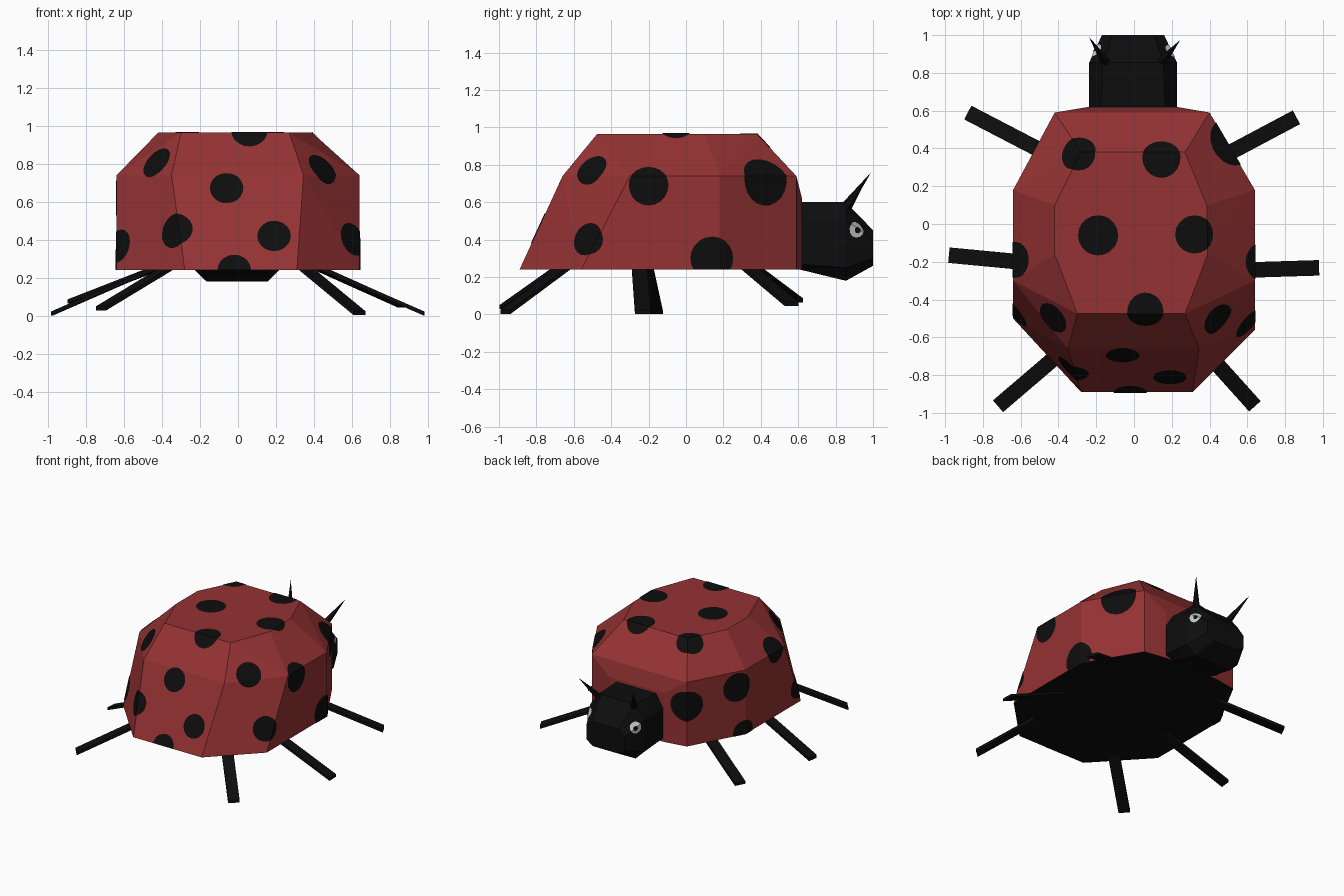
import bpy, bmesh, math
from mathutils import Vector
from mathutils.bvhtree import BVHTree

if "Cube" in bpy.data.objects:
    bpy.data.objects.remove(bpy.data.objects["Cube"])


def material(name, col):
    m = bpy.data.materials.new(name)
    m.diffuse_color = (*col, 1)
    m.use_nodes = True
    m.node_tree.nodes["Principled BSDF"].inputs["Base Color"].default_value = m.diffuse_color
    return m


RED = material("shell red", (0.30, 0.032, 0.033))
BLACK = material("matte black", (0.004, 0.004, 0.004))
WHITE = material("eye grey white", (0.55, 0.55, 0.55))


def add_object(name, bm, *mats):
    me = bpy.data.meshes.new(name)
    bm.to_mesh(me)
    ob = bpy.data.objects.new(name, me)
    bpy.context.collection.objects.link(ob)
    for m in mats:
        me.materials.append(m)
    return ob


def loft(bm, rings):
    """Skin a list of equal-length closed rings and cap both ends."""
    vs = [[bm.verts.new(p) for p in r] for r in rings]
    n = len(vs[0])
    for a, b in zip(vs, vs[1:]):
        for i in range(n):
            j = (i + 1) % n
            bm.faces.new((a[i], a[j], b[j], b[i]))
    bm.faces.new(vs[0][::-1])
    bm.faces.new(vs[-1])
    return vs


def patch(surface, target, centre, radius, lift, sides=20):
    """Cut a round plate out of the surface, wrapping over its edges."""
    tree = BVHTree.FromBMesh(surface)
    c = tree.find_nearest(Vector(centre))[0]
    n = Vector()
    for _, normal, _, dist in tree.find_nearest_range(c, radius):
        n += normal * (radius - dist)
    n.normalize()
    u = n.orthogonal().normalized()
    v = n.cross(u)
    cut = surface.copy()
    planes = [(c - n * 0.25, -n)]
    for k in range(sides):
        a = 2 * math.pi * k / sides
        d = u * math.cos(a) + v * math.sin(a)
        planes.append((c + d * radius, d))
    for co, no in planes:
        bmesh.ops.bisect_plane(cut, geom=cut.verts[:] + cut.edges[:] + cut.faces[:],
                               plane_co=co, plane_no=no, clear_outer=True)
    bmesh.ops.translate(cut, verts=cut.verts[:], vec=n * lift)
    tmp = bpy.data.meshes.new("tmp")
    cut.to_mesh(tmp)
    target.from_mesh(tmp)
    bpy.data.meshes.remove(tmp)
    cut.free()


# Shell: three octagonal rings, with the front drawn out to a collar
base = [(-.28, -.89), (.31, -.89), (.64, -.56), (.64, .18),
        (.40, .59), (-.42, .59), (-.64, .18), (-.64, -.50)]
middle = [(-.35, -.66), (.345, -.66), (.64, -.30), (.64, .18),
          (.40, .59), (-.42, .59), (-.64, .18), (-.64, -.30)]
crown = [(-.30, -.475), (.27, -.475), (.39, -.16), (.385, .10),
         (.27, .38), (-.28, .38), (-.42, .10), (-.42, -.16)]
shell = bmesh.new()
rings = loft(shell, [[(x, y, z) for x, y in ring] for ring, z in
                     ((base, .24), (middle, .74), (crown, .965))])
outer = [rings[0][4], rings[0][5], rings[1][5], rings[1][4]]
shell.faces.remove(next(f for f in shell.faces if set(f.verts) == set(outer)))
inner = [shell.verts.new((x, .62, z)) for x, z in
         ((.225, .24), (-.24, .24), (-.24, .62), (.225, .62))]
for i in range(4):
    j = (i + 1) % 4
    shell.faces.new((outer[i], outer[j], inner[j], inner[i]))
shell.faces.new(inner)
bmesh.ops.recalc_face_normals(shell, faces=shell.faces[:])
for f in shell.faces:
    f.material_index = 1 if f.normal.z < -.9 else 0
bmesh.ops.triangulate(shell, faces=shell.faces[:])
add_object("shell", shell, RED, BLACK)

# Spots on the shell: x, y, z, radius
upper = shell.copy()
bmesh.ops.delete(upper, geom=[f for f in upper.faces if f.material_index], context='FACES')
for f in upper.faces:
    f.material_index = 0
spot_list = [
    (-.31, .385, .96, .095), (.145, .35, .965, .10), (-.19, -.06, .965, .105),
    (.32, -.055, .965, .10), (.06, -.465, .96, .095),
    (-.06, -.69, .67, .087), (.19, -.81, .42, .087), (-.02, -.89, .23, .087),
    (-.34, -.78, .45, .092), (-.42, -.49, .80, .09), (.44, -.50, .77, .09),
    (.62, -.54, .41, .09), (.63, -.20, .69, .105), (.64, .14, .30, .115),
    (.49, .42, .72, .13), (-.61, -.45, .36, .09), (-.62, -.19, .75, .095),
    (-.61, .24, .62, .11), (-.64, .19, .26, .09), (-.42, .59, .55, .115)]
spots = bmesh.new()
for x, y, z, r in spot_list:
    patch(upper, spots, (x, y, z), r, .004)
add_object("shell_spots", spots, BLACK)


# Head: octagonal tube tapering to a blunt face
def head_ring(y, wide, narrow, z0, z1, z2, z3):
    pts = [(narrow, z0), (wide, z1), (wide, z2), (narrow, z3)]
    pts += [(-x, z) for x, z in reversed(pts)]
    return [(x - .005, y, z) for x, z in pts]


head = bmesh.new()
loft(head, [head_ring(.60, .232, .17, .242, .27, .50, .60),
            head_ring(.855, .232, .16, .18, .25, .50, .60),
            head_ring(1.0, .165, .11, .26, .30, .40, .45)])
bmesh.ops.recalc_face_normals(head, faces=head.faces[:])
bmesh.ops.triangulate(head, faces=head.faces[:])
add_object("head", head, BLACK)

# Eyes and pupils
eyes, pupils = bmesh.new(), bmesh.new()
for s in (-1, 1):
    patch(head, eyes, (s * .205, .915, .455), .042, .003, 12)
    patch(head, pupils, (s * .208, .92, .45), .017, .006, 10)
add_object("eyes", eyes, WHITE)
add_object("pupils", pupils, BLACK)

# Antennae: thin spikes
for side, a, b in (("left", (-.14, .84, .56), (-.238, .99, .76)),
                   ("right", (.14, .85, .56), (.245, .975, .745))):
    a, b = Vector(a), Vector(b)
    bm = bmesh.new()
    bmesh.ops.create_cone(bm, cap_ends=True, segments=5, radius1=.03, radius2=0,
                          depth=(b - a).length)
    bm.transform((b - a).to_track_quat('Z', 'Y').to_matrix().to_4x4())
    bmesh.ops.translate(bm, verts=bm.verts[:], vec=(a + b) / 2)
    add_object("antenna_" + side, bm, BLACK)

# Legs: flat straight bars splayed outward
legs = {
    "front_leg_right": ((.38, .31, .27), (.86, .565, .055)),
    "front_leg_left": ((-.38, .33, .27), (-.88, .59, .075)),
    "middle_leg_right": ((.40, -.25, .265), (.98, -.232, .012)),
    "middle_leg_left": ((-.40, -.22, .265), (-.98, -.165, .012)),
    "rear_leg_right": ((.33, -.62, .27), (.64, -.965, .014)),
    "rear_leg_left": ((-.34, -.64, .27), (-.72, -.965, .04)),
}
for name, (a, b) in legs.items():
    a, b = Vector(a), Vector(b)
    side = (b - a).cross(Vector((0, 0, 1))).normalized() * .041
    up = Vector((0, 0, .011))
    bm = bmesh.new()
    loft(bm, [[p + side * w + up * h for w, h in ((-1, -1), (1, -1), (1, 1), (-1, 1))]
              for p in (a, b)])
    bmesh.ops.recalc_face_normals(bm, faces=bm.faces[:])
    add_object(name, bm, BLACK)
